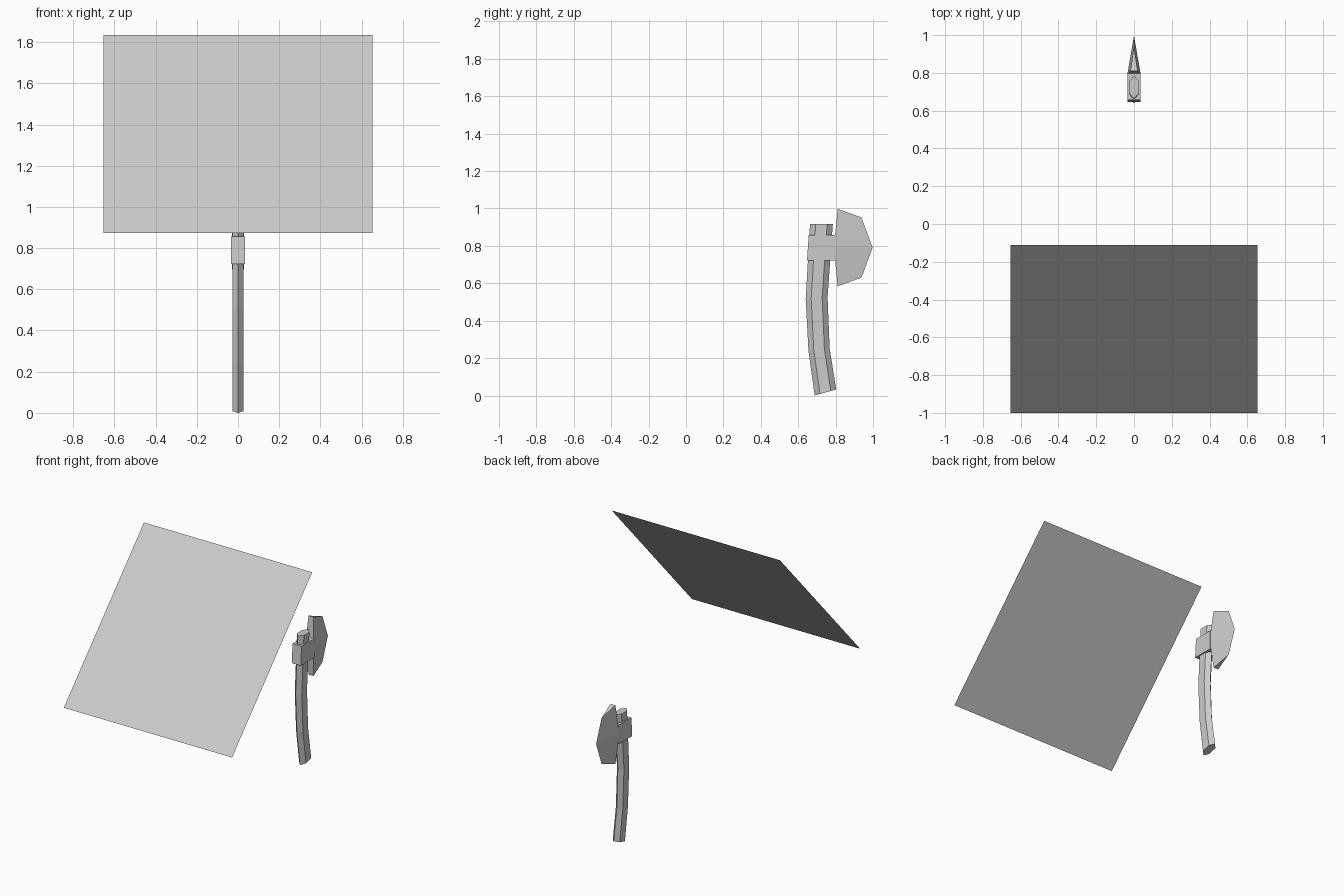
import bpy, bmesh

if "Cube" in bpy.data.objects:
    bpy.data.objects.remove(bpy.data.objects["Cube"])


def finish(name, bm):
    bmesh.ops.recalc_face_normals(bm, faces=bm.faces[:])
    mesh = bpy.data.meshes.new(name)
    bm.to_mesh(mesh)
    bm.free()
    obj = bpy.data.objects.new(name, mesh)
    bpy.context.collection.objects.link(obj)
    return obj


# Tilted panel: a single sloping sheet
bm = bmesh.new()
corners = [(-.654, -1, .873), (.654, -1, .873), (.654, -.11, 1.835), (-.654, -.11, 1.835)]
bm.faces.new([bm.verts.new(c) for c in corners])
bm.normal_update()
mesh = bpy.data.meshes.new("tilted_panel")
bm.to_mesh(mesh)
bm.free()
bpy.context.collection.objects.link(bpy.data.objects.new("tilted_panel", mesh))

# Handle: hexagonal section lofted along a gentle bend
# each section: front y, front z, back y, back z
sections = [(.688, 0, .803, .033), (.655, .236, .768, .252),
            (.640, .515, .757, .525), (.663, .917, .785, .917)]
hexagon = [(0, 0), (.027, .25), (.027, .75), (0, 1), (-.027, .75), (-.027, .25)]
bm = bmesh.new()
rings = []
for y0, z0, y1, z1 in sections:
    rings.append([bm.verts.new((x, y0 + (y1 - y0) * t, z0 + (z1 - z0) * t)) for x, t in hexagon])
for a, b in zip(rings, rings[1:]):
    for i in range(6):
        j = (i + 1) % 6
        bm.faces.new((a[i], a[j], b[j], b[i]))
bm.faces.new(rings[0])
bm.faces.new(rings[-1])
finish("axe_handle", bm)

# Collar: block around the handle, slightly raked at the front
bm = bmesh.new()
profile = [(.647, .723), (.797, .723), (.797, .857), (.656, .857)]
face = bm.faces.new([bm.verts.new((-.035, y, z)) for y, z in profile])
ext = bmesh.ops.extrude_face_region(bm, geom=[face])
bmesh.ops.translate(bm, vec=(.07, 0, 0),
                    verts=[v for v in ext["geom"] if isinstance(v, bmesh.types.BMVert)])
finish("axe_collar", bm)

# Blade: wedge tapering from the collar to a three-point cutting edge
MID_Z = .791
outline = [(.797, 0), (.797, .066), (.811, .207), (.938, .161), (.998, 0)]  # y, height from middle
bm = bmesh.new()
points = set()
for y, h in outline:
    x = max(0, round(.172 * ((.998 - y) - .373 * h), 4))
    if x < .001:
        x = 0
    for sx in (-1, 1):
        for sz in (-1, 1):
            points.add((sx * x, y, MID_Z + sz * h))
verts = [bm.verts.new(p) for p in sorted(points)]
bmesh.ops.convex_hull(bm, input=verts)
bmesh.ops.dissolve_limit(bm, angle_limit=.03, verts=bm.verts[:], edges=bm.edges[:])
finish("axe_blade", bm)
